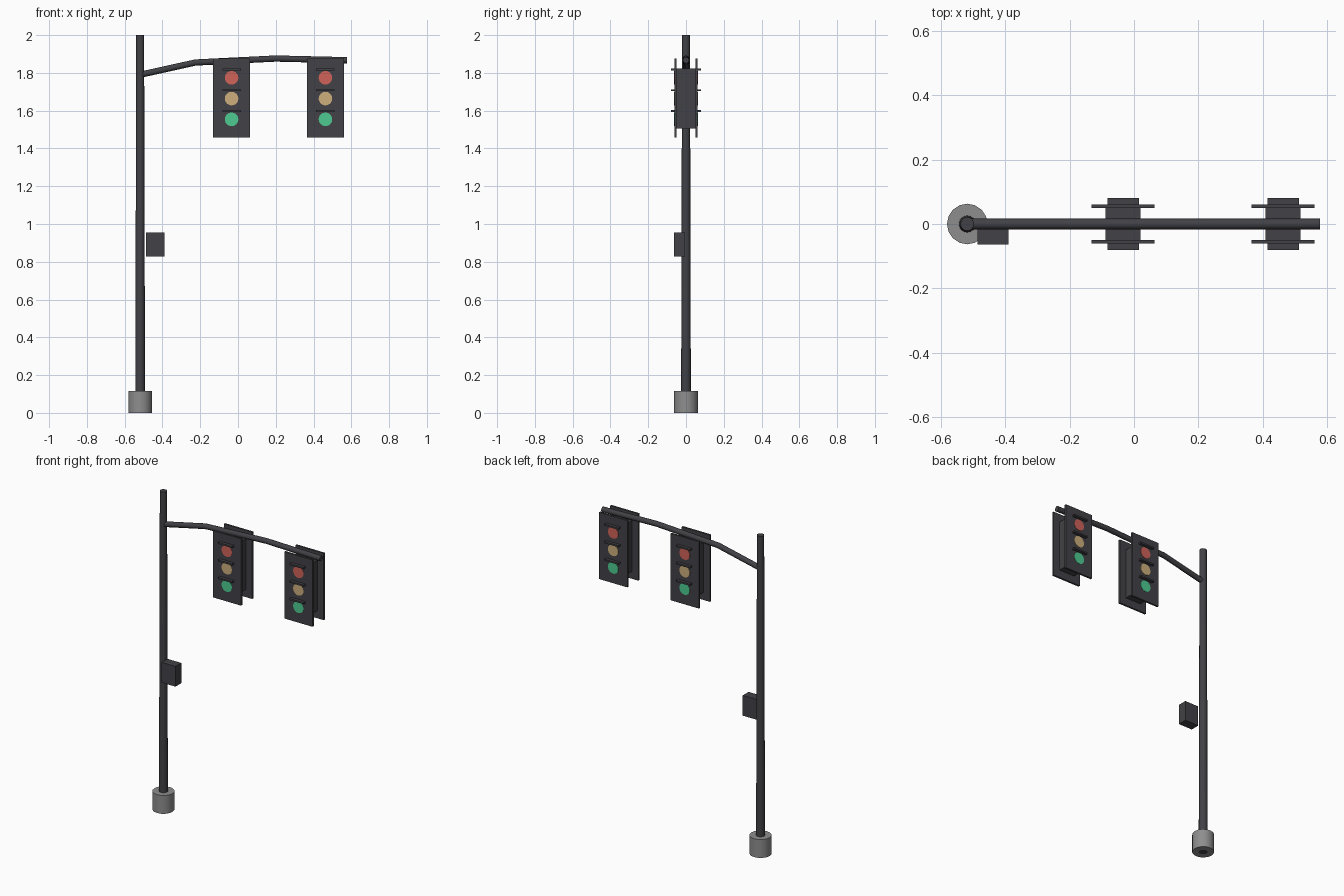
import bpy
import bmesh
import math
from mathutils import Matrix, Vector

cube = bpy.data.objects.get("Cube")
if cube:
    bpy.data.objects.remove(cube, do_unlink=True)


def material(name, rgb):
    mat = bpy.data.materials.new(name)
    mat.use_nodes = True
    mat.diffuse_color = (*rgb, 1)
    mat.node_tree.nodes["Principled BSDF"].inputs["Base Color"].default_value = (*rgb, 1)
    return mat


dark = material("dark grey metal", (0.054, 0.053, 0.061))
concrete = material("concrete grey", (0.27, 0.27, 0.27))
lamp_colours = [
    ("red", material("red lens", (0.63, 0.125, 0.10))),
    ("amber", material("amber lens", (0.61, 0.43, 0.20))),
    ("green", material("green lens", (0.076, 0.60, 0.29))),
]


def finish(name, bm, mat):
    bmesh.ops.recalc_face_normals(bm, faces=bm.faces)
    mesh = bpy.data.meshes.new(name)
    bm.to_mesh(mesh)
    bm.free()
    mesh.materials.append(mat)
    obj = bpy.data.objects.new(name, mesh)
    bpy.context.collection.objects.link(obj)
    return obj


def smooth(obj):
    bpy.ops.object.select_all(action='DESELECT')
    obj.select_set(True)
    bpy.context.view_layer.objects.active = obj
    bpy.ops.object.shade_smooth_by_angle(angle=math.radians(40))


def box(name, low, high, mat):
    low, high = Vector(low), Vector(high)
    bm = bmesh.new()
    place = Matrix.Translation((low + high) / 2) @ Matrix.Diagonal((*(high - low), 1))
    bmesh.ops.create_cube(bm, size=1, matrix=place)
    return finish(name, bm, mat)


def lathe(name, profile, x, mat, closed=False, sides=16):
    """Spin (radius, height) points around a vertical axis at x."""
    bm = bmesh.new()
    rings = []
    for radius, z in profile:
        angles = [math.tau * i / sides for i in range(sides)]
        rings.append([bm.verts.new((x + radius * math.cos(a), radius * math.sin(a), z))
                      for a in angles])
    pairs = list(zip(rings, rings[1:]))
    if closed:
        pairs.append((rings[-1], rings[0]))
    else:
        bm.faces.new(rings[0])
        bm.faces.new(rings[-1])
    for a, b in pairs:
        for i in range(sides):
            j = (i + 1) % sides
            bm.faces.new((a[i], a[j], b[j], b[i]))
    obj = finish(name, bm, mat)
    smooth(obj)
    return obj


def disc(name, centre, radius, depth, mat):
    """Thin round plate facing along y."""
    bm = bmesh.new()
    place = Matrix.Translation(centre) @ Matrix.Rotation(math.pi / 2, 4, 'X')
    bmesh.ops.create_cone(bm, cap_ends=True, segments=24, radius1=radius,
                          radius2=radius, depth=depth, matrix=place)
    return finish(name, bm, mat)


# Footing and tapered pole
POLE_X = -0.518
lathe("footing", [(0.026, 0), (0.063, 0), (0.063, 0.115), (0.026, 0.115)],
      POLE_X, concrete, closed=True)
lathe("pole", [(0.026, 0), (0.021, 2)], POLE_X, dark)

# Bent arm
curve = bpy.data.curves.new("arm", 'CURVE')
curve.dimensions = '3D'
curve.bevel_depth = 0.0165
curve.bevel_resolution = 4
curve.use_fill_caps = True
path = [(-0.51, 1.792), (-0.225, 1.855), (0.2, 1.876), (0.578, 1.867)]
spline = curve.splines.new('POLY')
spline.points.add(len(path) - 1)
for point, (x, z) in zip(spline.points, path):
    point.co = (x, 0, z, 1)
arm = bpy.data.objects.new("arm", curve)
bpy.context.collection.objects.link(arm)
curve.materials.append(dark)
bpy.ops.object.select_all(action='DESELECT')
arm.select_set(True)
bpy.context.view_layer.objects.active = arm
bpy.ops.object.convert(target='MESH')
smooth(bpy.context.view_layer.objects.active)

# Control box beside the pole
box("control_box", (-0.486, -0.064, 0.828), (-0.39, -0.006, 0.955), dark)

# Two double-sided signal heads
for head, x in (("inner", -0.034), ("outer", 0.463)):
    box(f"{head}_housing", (x - 0.054, -0.052, 1.505), (x + 0.054, 0.052, 1.823), dark)
    for side, s in (("front", -1), ("back", 1)):
        tag = f"{head}_{side}"
        near, face, tip = sorted((s * 0.049, s * 0.061, s * 0.08), key=abs)
        box(f"{tag}_backplate", (x - 0.098, min(near, face), 1.457),
            (x + 0.098, max(near, face), 1.876), dark)
        for i, (colour, mat) in enumerate(lamp_colours):
            z = 1.774 - 0.11 * i
            disc(f"{tag}_{colour}_lens", (x, face, z), 0.036, 0.004, mat)
            box(f"{tag}_{colour}_visor", (x - 0.049, min(face, tip), z + 0.039),
                (x + 0.049, max(face, tip), z + 0.049), dark)
